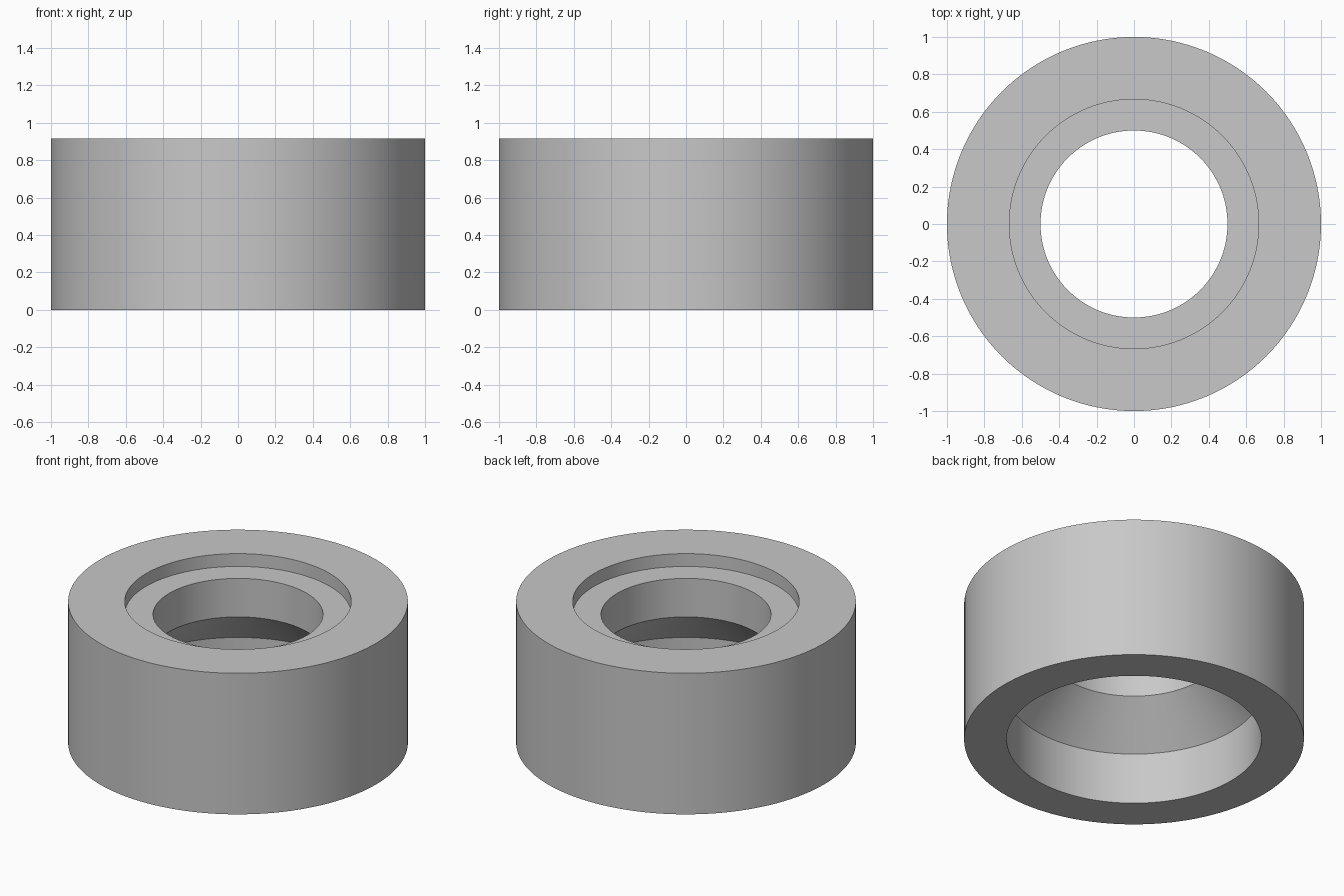
import bpy, bmesh, math

cube = bpy.data.objects.get("Cube")
if cube:
    bpy.data.objects.remove(cube, do_unlink=True)

UNIT = 1 / 12      # the outer radius is 12 units
SEGMENTS = 128

# Wall cross-section as (radius, height)
profile = [
    (12, 0), (12, 11),     # outer wall
    (8, 11), (8, 10),      # top rim and shallow recess
    (6, 10), (6, 7),       # recess floor and bore
    (9, 4), (9, 0),        # flared cone and lower bore
]

# Revolve the closed cross-section around z
bm = bmesh.new()
verts = [bm.verts.new((r * UNIT, 0, z * UNIT)) for r, z in profile]
edges = [bm.edges.new((v, verts[(i + 1) % len(verts)])) for i, v in enumerate(verts)]
bmesh.ops.spin(bm, geom=verts + edges, cent=(0, 0, 0), axis=(0, 0, 1),
               angle=math.tau, steps=SEGMENTS, use_merge=True)
bmesh.ops.remove_doubles(bm, verts=bm.verts[:], dist=0.0001)
bmesh.ops.recalc_face_normals(bm, faces=bm.faces[:])
mesh = bpy.data.meshes.new("stepped_bushing")
bm.to_mesh(mesh)
bm.free()

bushing = bpy.data.objects.new("stepped_bushing", mesh)
bpy.context.collection.objects.link(bushing)

# Plain grey material
grey = bpy.data.materials.new("light_grey")
grey.use_nodes = True
colour = (0.58, 0.58, 0.58, 1)
grey.diffuse_color = colour
grey.node_tree.nodes["Principled BSDF"].inputs["Base Color"].default_value = colour
mesh.materials.append(grey)

# Smooth round walls with crisp rims
bpy.ops.object.select_all(action="DESELECT")
bushing.select_set(True)
bpy.context.view_layer.objects.active = bushing
bpy.ops.object.shade_smooth_by_angle(angle=math.radians(30))
